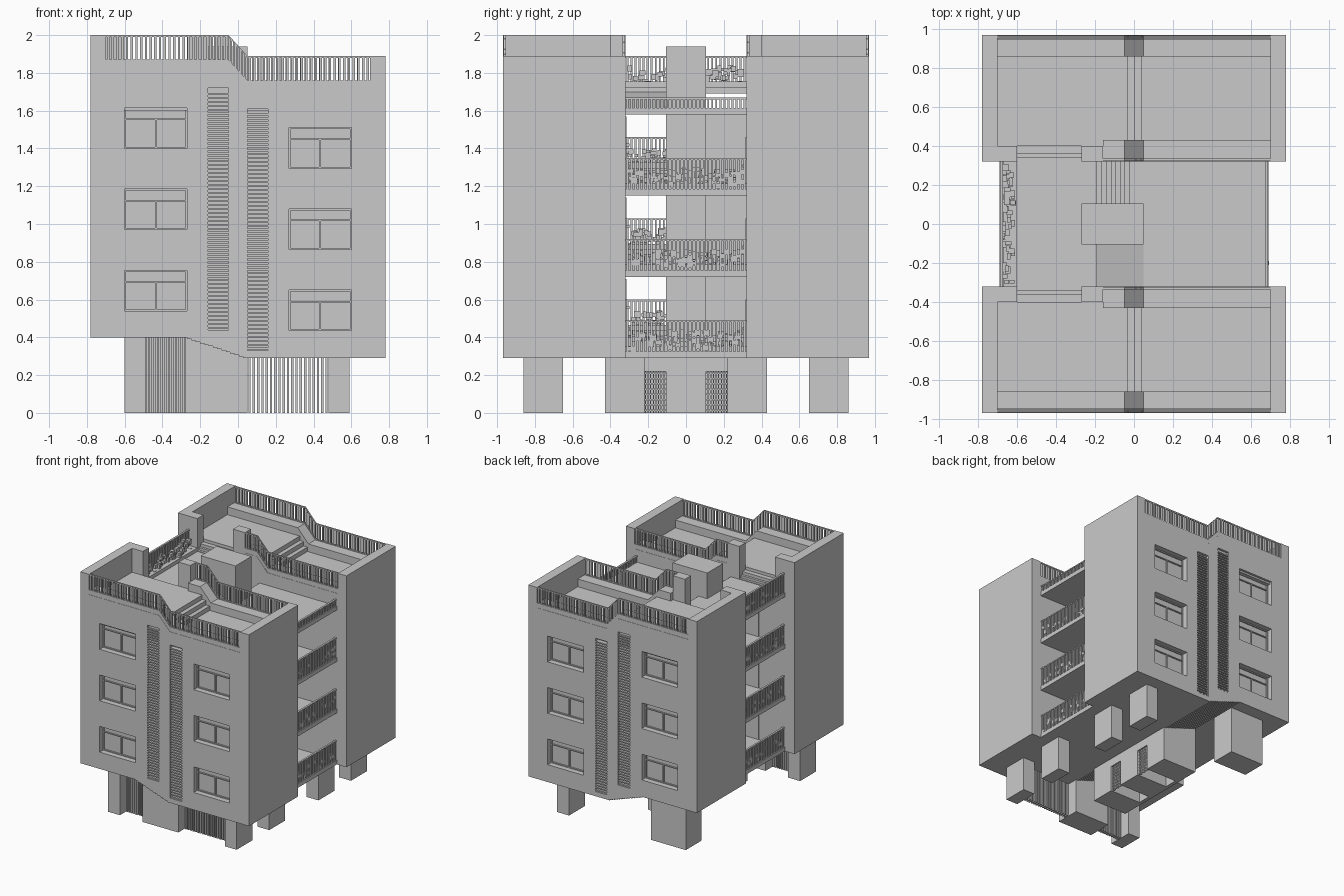
import bpy, bmesh, random
from mathutils import Matrix, Vector

random.seed(4)
cube = bpy.data.objects.get("Cube")
if cube:
    bpy.data.objects.remove(cube)

concrete = bpy.data.materials.new("concrete_grey")
concrete.use_nodes = True
GREY = (0.59, 0.59, 0.59, 1)
concrete.diffuse_color = GREY
concrete.node_tree.nodes["Principled BSDF"].inputs["Base Color"].default_value = GREY


class Part:
    """Collects boxes and prisms into one named mesh object."""
    def __init__(self, name, side=1):
        self.name, self.side, self.bm = name, side, bmesh.new()

    def box(self, x0, x1, y0, y1, z0, z1):
        c = Vector(((x0 + x1) / 2, self.side * (y0 + y1) / 2, (z0 + z1) / 2))
        m = Matrix.LocRotScale(c, None, (abs(x1 - x0), abs(y1 - y0), z1 - z0))
        bmesh.ops.create_cube(self.bm, size=1, matrix=m)

    def prism(self, profile, y0, y1):
        face = self.bm.faces.new([self.bm.verts.new((x, self.side * y0, z)) for x, z in profile])
        ext = bmesh.ops.extrude_face_region(self.bm, geom=[face], use_keep_orig=True)
        verts = [v for v in ext["geom"] if isinstance(v, bmesh.types.BMVert)]
        bmesh.ops.translate(self.bm, verts=verts, vec=(0, self.side * (y1 - y0), 0))

    def finish(self):
        bmesh.ops.recalc_face_normals(self.bm, faces=self.bm.faces)
        mesh = bpy.data.meshes.new(self.name)
        self.bm.to_mesh(mesh)
        self.bm.free()
        mesh.materials.append(concrete)
        obj = bpy.data.objects.new(self.name, mesh)
        bpy.context.collection.objects.link(obj)
        return obj


STEP = 0.11                      # offset between the two half levels
FLOORS = [0.29, 0.72, 1.15]      # underside of the right-hand slabs
ROOF = 1.58
DECK = 1.80                      # walking level of the upper tower roof


def drop(x):
    return STEP * min(max((x + 0.05) / 0.1, 0), 1)


def band(x0, x1, z0, z1):
    """Profile that follows the change of level along x."""
    xs = [x0] + [x for x in (-0.05, 0.05) if x0 < x < x1] + [x1]
    return [(x, z0 - drop(x)) for x in xs] + [(x, z1 - drop(x)) for x in reversed(xs)]


def stairs(x0, z0, x1, z1, n):
    dx, dz = (x1 - x0) / n, (z1 - z0) / n
    pts = []
    for i in range(n):
        pts += [(x0 + i * dx, z0 + i * dz), (x0 + i * dx, z0 + (i + 1) * dz)]
    return pts + [(x1, z1)]


def railing_x(part, x0, x1, y0, y1):
    part.prism(band(x0, x1, 1.83, 1.87), y0 + 0.002, y1 - 0.002)
    part.prism(band(x0, x1, 1.99, 2.0), y0 + 0.004, y1 - 0.004)
    n = round((x1 - x0) / 0.025)
    for i in range(n):
        x = x0 + (i + 0.5) * (x1 - x0) / n
        part.box(x - 0.006, x + 0.006, y0 + 0.005, y1 - 0.005, 1.86 - drop(x), 1.995 - drop(x))


# Window and louvre openings on the outer face
windows = [(-0.6, z + 0.25) for z in FLOORS] + [(0.27, z + 0.145) for z in FLOORS]
slots = [(-0.16, 0.44, 1.72), (0.05, 0.33, 1.61)]

for side, tag in ((1, "front"), (-1, "back")):
    # Tower body with stepped underside
    tower = Part(tag + "_tower", side)
    profile = [(-0.78, 0.4)] + stairs(-0.27, 0.4, 0.05, 0.29, 14)
    profile += [(0.78, 0.29), (0.78, 1.62), (0.05, 1.62), (-0.05, 1.73), (-0.78, 1.73)]
    tower.prism(profile, -0.97, -0.32)
    body = tower.finish()
    cutter = Part("opening_cutter", side)
    for x, z in windows:
        cutter.box(x, x + 0.33, -1.1, -0.915, z, z + 0.215)
    for x, z0, z1 in slots:
        cutter.box(x, x + 0.11, -1.1, -0.93, z0, z1)
    tool = cutter.finish()
    tool.hide_render = True
    mod = body.modifiers.new("openings", "BOOLEAN")
    mod.operation, mod.object, mod.solver = "DIFFERENCE", tool, "EXACT"
    dg = bpy.context.evaluated_depsgraph_get()
    mesh = bpy.data.meshes.new_from_object(body.evaluated_get(dg))
    body.modifiers.clear()
    body.data = mesh
    bpy.data.objects.remove(tool)

    # Parapet walls and posts
    wall = Part(tag + "_parapet", side)
    wall.box(-0.78, -0.7, -0.97, -0.32, 1.73, 2.0)
    wall.box(0.7, 0.78, -0.97, -0.32, 1.62, 1.89)
    wall.box(-0.7, -0.6, -0.4, -0.32, 1.73, 2.0)
    wall.box(-0.27, -0.16, -0.4, -0.32, 1.73, 2.0)
    for x0, y0, y1 in ((-0.7, -0.97, -0.95), (-0.16, -0.34, -0.32)):
        wall.prism(band(x0, 0.7, 1.73, 1.83), y0, y1)
    wall.finish()

    # Roof deck with a short stair between levels, and steps to the landing
    deck = Part(tag + "_roof_deck", side)
    low = DECK - STEP
    right = stairs(0.04, low, -0.065, DECK, 3)
    deck.prism([(0.7, 1.6), (0.7, low)] + right + [(-0.7, DECK), (-0.7, 1.6)], -0.95, -0.4)
    deck.prism([(0.7, 1.6), (0.7, low)] + right + [(-0.16, DECK), (-0.16, 1.6)], -0.4, -0.34)
    deck.box(-0.6, -0.27, -0.4, -0.36, 1.7, 1.775)
    deck.box(-0.6, -0.27, -0.36, -0.34, 1.7, 1.75)
    deck.finish()

    # Raised kerbs along the railings
    kerb = Part(tag + "_roof_kerb", side)
    kerb.prism(band(-0.7, 0.7, 1.78, 1.865), -0.95, -0.86)
    kerb.prism(band(-0.16, 0.7, 1.78, 1.865), -0.43, -0.34)
    kerb.finish()

    # Roof railings
    rail = Part(tag + "_roof_railing", side)
    railing_x(rail, -0.7, 0.7, -0.97, -0.95)
    railing_x(rail, -0.16, 0.7, -0.34, -0.32)
    rail.finish()

    # Slim window frames with a mullion and a transom
    frames = Part(tag + "_window_frames", side)
    for x, z in windows:
        for a, b, c, d in ((0, 0.33, 0, 0.008), (0, 0.33, 0.207, 0.215), (0, 0.008, 0, 0.215), (0.322, 0.33, 0, 0.215),
                           (0.16, 0.17, 0, 0.15), (0.008, 0.322, 0.15, 0.158)):
            frames.box(x + a, x + b, -0.925, -0.912, z + c, z + d)
    frames.finish()

    # Louvre blades
    louvres = Part(tag + "_louvres", side)
    for x, z0, z1 in slots:
        for i in range(60):
            z = z0 + 0.005 + i * (z1 - z0 - 0.02) / 60
            louvres.box(x, x + 0.11, -0.965, -0.928, z, z + 0.01)
    louvres.finish()

    # Apartment doors on the inner wall
    doors = Part(tag + "_apartment_doors", side)
    for z in FLOORS:
        for x, floor in ((0.2, z + 0.03), (-0.45, z + 0.03 + STEP)):
            doors.box(x, x + 0.13, -0.322, -0.314, floor, floor + 0.28)
            doors.box(x + 0.105, x + 0.118, -0.316, -0.3, floor + 0.12, floor + 0.135)
    doors.finish()

    # Ground level piers
    piers = Part(tag + "_piers", side)
    piers.box(0.48, 0.59, -0.86, -0.65, 0, 0.29)
    piers.box(0.48, 0.59, -0.43, -0.22, 0, 0.29)
    piers.box(-0.27, 0.05, -0.43, -0.22, 0, 0.4)
    if side == 1:
        piers.box(-0.6, -0.49, -0.86, -0.65, 0, 0.4)
        piers.box(-0.28, 0.05, -0.86, -0.65, 0, 0.4)
    else:
        piers.box(-0.6, -0.28, -0.86, -0.65, 0, 0.4)
    piers.finish()

    # Lattice gate, lintel and rear wall beside the lift
    gate = Part(tag + "_lattice_gate", side)
    for i in range(8):
        y, z = -0.218 + i * 0.014, 0.01 + i * 0.028
        gate.box(0.03, 0.036, y, y + 0.006, 0, 0.22)
        gate.box(0.029, 0.037, -0.22, -0.105, z, z + 0.008)
    gate.box(0.02, 0.05, -0.22, -0.105, 0.22, 0.3)
    gate.box(-0.27, -0.24, -0.22, -0.105, 0, 0.4)
    gate.finish()

# Slatted screens between the front piers
screen = Part("ground_slat_screen")
for x0, x1, n, top in ((-0.49, -0.28, 11, 0.4), (0.05, 0.48, 19, 0.29)):
    for i in range(n):
        x = x0 + (i + 0.5) * (x1 - x0) / n
        screen.box(x - 0.006, x + 0.006, -0.78, -0.74, 0, top)
screen.finish()

# Lift shaft and its doors
lift = Part("lift_shaft")
lift.box(-0.27, 0.05, -0.105, 0.105, 0, 1.94)
for z in FLOORS:
    lift.box(0.05, 0.057, -0.06, 0.06, z + 0.03, z + 0.3)
lift.finish()

# Split-level slabs, ramps, stair flights and stairwell walls of the middle block
slabs, flights, well = Part("landing_slabs"), Part("stair_flights"), Part("stairwell_walls")
for z in FLOORS + [ROOF]:
    slabs.box(0.0, 0.69, -0.32, 0.32, z, z + 0.035)
    up = z + STEP
    slabs.box(-0.69, -0.19, -0.32, 0.32, up, up + 0.035)
    flights.prism([(-0.27, up), (0.05, z), (0.05, z + 0.035), (-0.27, up + 0.035)], -0.32, -0.105)
    if z < ROOF:
        top = z + 0.43
        flights.prism(stairs(-0.19, up + 0.035, 0, top + 0.035, 8) + [(0, top), (-0.16, up), (-0.19, up)], 0.105, 0.32)
        well.box(0.0, 0.015, 0.105, 0.32, z + 0.035, top)
for part in (slabs, flights, well):
    part.finish()

# Balcony railings and blocky planting
rails, planters, plants = Part("balcony_railings"), Part("balcony_planters"), Part("balcony_plants")


def balcony(x, z, height, count):
    s = 1 if x > 0 else -1
    rails.box(x - 0.008, x + 0.008, -0.32, 0.32, z + height - 0.01, z + height)
    for i in range(30):
        y = -0.31 + i * 0.62 / 29
        rails.box(x - 0.005, x + 0.005, y - 0.005, y + 0.005, z, z + height)
    if count:
        planters.box(x - s * 0.08, x - s * 0.01, -0.32, 0.32, z, z + 0.03)
    for i in range(count):
        px, py = x + s * random.uniform(-0.06, -0.005), random.uniform(-0.3, 0.3)
        pz = z + random.uniform(0.015, 0.1)
        a, b, c = (random.uniform(0.008, 0.018) for _ in range(3))
        plants.box(px - a, px + a, py - b, py + b, pz - c, pz + c)


for z in FLOORS:
    balcony(0.68, z + 0.035, 0.165, 130)
    balcony(-0.68, z + 0.035 + STEP, 0.165, 130)
balcony(0.68, ROOF + 0.035, 0.055, 0)
balcony(-0.68, ROOF + 0.035 + STEP, 0.165, 70)
for part in (rails, planters, plants):
    part.finish()
